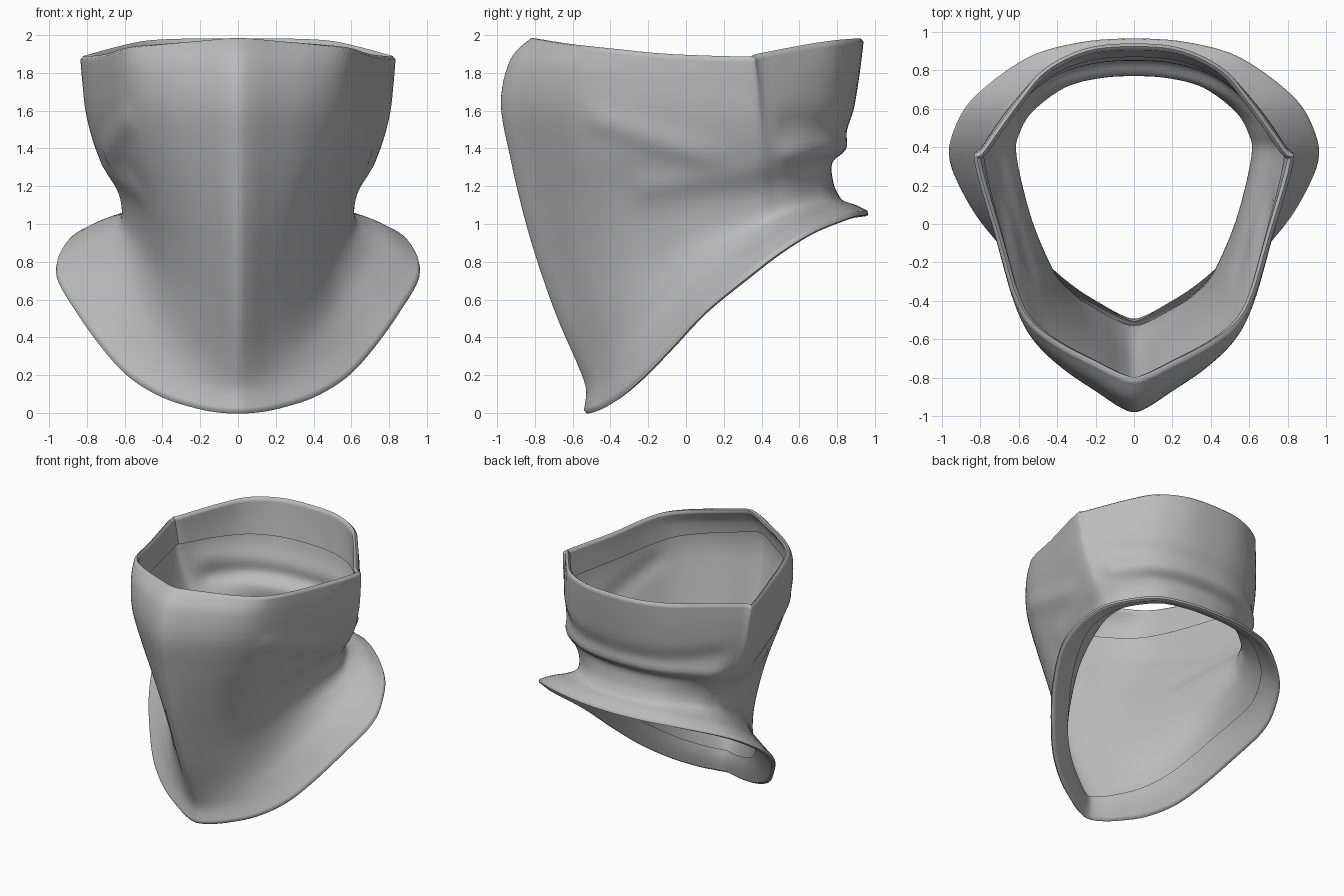
import bpy, bmesh, math
from mathutils import Vector

cube = bpy.data.objects.get("Cube")
if cube:
    bpy.data.objects.remove(cube, do_unlink=True)

THICK = 0.035
COLS, ROWS = 5, 6          # samples between control points

# Rings from top to bottom: front y, front z, side x, side y, side z, back y, back z
RINGS = [
    (-.82, 1.985, .83, .32, 1.87, .94, 1.965),
    (-.93, 1.87, .82, .32, 1.75, .92, 1.80),
    (-.98, 1.64, .80, .32, 1.58, .885, 1.58),
    (-.93, 1.35, .75, .33, 1.40, .85, 1.42),
    (-.86, 1.05, .67, .34, 1.25, .775, 1.33),
    (-.78, .78, .62, .35, 1.12, .78, 1.22),
    (-.68, .50, .62, .36, 1.0, .81, 1.15),
    (-.58, .27, .70, .36, .92, .84, 1.12),
    (-.53, .13, .84, .34, .83, .90, 1.10),
    (-.54, .015, .955, .32, .74, .96, 1.07),
]
# Quarter outlines as fractions of width and depth
FRONT_TOP = [(0, 0), (.10, .02), (.24, .07), (.48, .16), (.66, .26), (.76, .39), (.86, .64), (1, 1)]
FRONT_LOW = [(0, 0), (.10, .03), (.23, .10), (.42, .21), (.60, .35), (.74, .51), (.89, .73), (1, 1)]
BACK_TOP = [(.95, .12), (.73, .53), (.56, .79), (.30, .96), (0, 1)]
BACK_LOW = [(.97, .28), (.85, .55), (.57, .85), (.29, .97), (0, 1)]
# Cloth folds: start (y, z), end (y, z), width, height
FOLDS = [
    ((-.45, 1.55), (.1, 1.36), .07, .018),
    ((-.2, 1.2), (.6, 1.33), .07, .014),
    ((.58, 1.52), (.85, 1.49), .08, -.02),
    ((.55, 1.38), (.85, 1.40), .05, .015),
]


def smooth(pts, n, closed):
    """Sample a Catmull-Rom curve through the points."""
    count = len(pts)
    get = (lambda i: pts[i % count]) if closed else (lambda i: pts[max(0, min(count - 1, i))])
    out = []
    for i in range(count if closed else count - 1):
        a, b, c, d = (get(i + k) for k in (-1, 0, 1, 2))
        for s in range(n):
            t = s / n
            out.append(b + (c - a) * (t / 2) + (a * 2 - b * 5 + c * 4 - d) * (t * t / 2)
                       + (b * 3 - a - c * 3 + d) * (t ** 3 / 2))
    if not closed:
        out.append(pts[-1].copy())
    return out


def mix(p, q, f):
    f = min(1, f)
    return [(a[0] + (b[0] - a[0]) * f, a[1] + (b[1] - a[1]) * f) for a, b in zip(p, q)]


def ring(index):
    yf, zf, xs, ys, zs, yb, zb = RINGS[index]
    f = index / (len(RINGS) - 1)
    half = []
    for u, v in mix(FRONT_TOP, FRONT_LOW, f * 1.4):
        early = 1 - (1 - v) ** 2
        late = (v ** 1.35 + v * v * (3 - 2 * v)) / 2
        rise = early + (late - early) * f
        half.append(Vector((u * xs, yf + (ys - yf) * v, zf + (zs - zf) * rise)))
    for u, v in mix(BACK_TOP, BACK_LOW, f * 2.2):
        rise = 1 - (1 - v) ** 1.6
        half.append(Vector((u * xs, ys + (yb - ys) * v, zs + (zb - zs) * rise)))
    mirrored = [Vector((-p.x, p.y, p.z)) for p in reversed(half[1:-1])]
    return smooth(half + mirrored, COLS, True)


def grid_normals(grid):
    rows, cols = len(grid), len(grid[0])
    result = []
    for r in range(rows):
        line = []
        for c in range(cols):
            along = grid[r][(c + 1) % cols] - grid[r][c - 1]
            down = grid[min(r + 1, rows - 1)][c] - grid[max(r - 1, 0)][c]
            line.append(down.cross(along).normalized())
        result.append(line)
    return result


def fold_height(p):
    total = 0
    for start, end, width, height in FOLDS:
        a, b, q = Vector(start), Vector(end), Vector((p.y, p.z))
        t = max(0, min(1, (q - a).dot(b - a) / (b - a).length_squared))
        total += height * math.exp(-((q - a.lerp(b, t)).length / width) ** 2)
    return total


def hem(grid, normals, order):
    """Rounded rim followed by a band turned to the inside."""
    first, second = order[0], order[1]
    rim = []
    for p, q, n in zip(grid[first], grid[second], normals[first]):
        rim.append(p - n * THICK / 2 + (p - q).normalized() * THICK * .45)
    band = [[p - n * THICK for p, n in zip(grid[r], normals[r])] for r in order]
    return [rim] + band


# Outer cloth surface
controls = [ring(i) for i in range(len(RINGS))]
columns = [smooth(list(col), ROWS, False) for col in zip(*controls)]
grid = [list(row) for row in zip(*columns)]
normals = grid_normals(grid)
grid = [[p + n * fold_height(p) for p, n in zip(row, nrow)] for row, nrow in zip(grid, normals)]
normals = grid_normals(grid)

# Hems at both openings
last = len(grid) - 1
top_hem = hem(grid, normals, list(range(0, 10)))
bottom_hem = hem(grid, normals, list(range(last, last - 9, -1)))
cloth = top_hem[::-1] + grid + bottom_hem

bm = bmesh.new()
verts = [[bm.verts.new(p) for p in row] for row in cloth]
for upper, lower in zip(verts, verts[1:]):
    for c in range(len(upper)):
        d = (c + 1) % len(upper)
        bm.faces.new((upper[c], lower[c], lower[d], upper[d]))
mesh = bpy.data.meshes.new("neck_mask")
bm.to_mesh(mesh)
bm.free()
mask = bpy.data.objects.new("neck_mask", mesh)
bpy.context.collection.objects.link(mask)

# Grey cloth
grey = bpy.data.materials.new("grey_cloth")
grey.use_nodes = True
colour = (.5, .5, .5, 1)
grey.diffuse_color = colour
grey.node_tree.nodes["Principled BSDF"].inputs["Base Color"].default_value = colour
mesh.materials.append(grey)

bpy.context.view_layer.objects.active = mask
mask.select_set(True)
bpy.ops.object.shade_smooth_by_angle(angle=math.radians(60))
